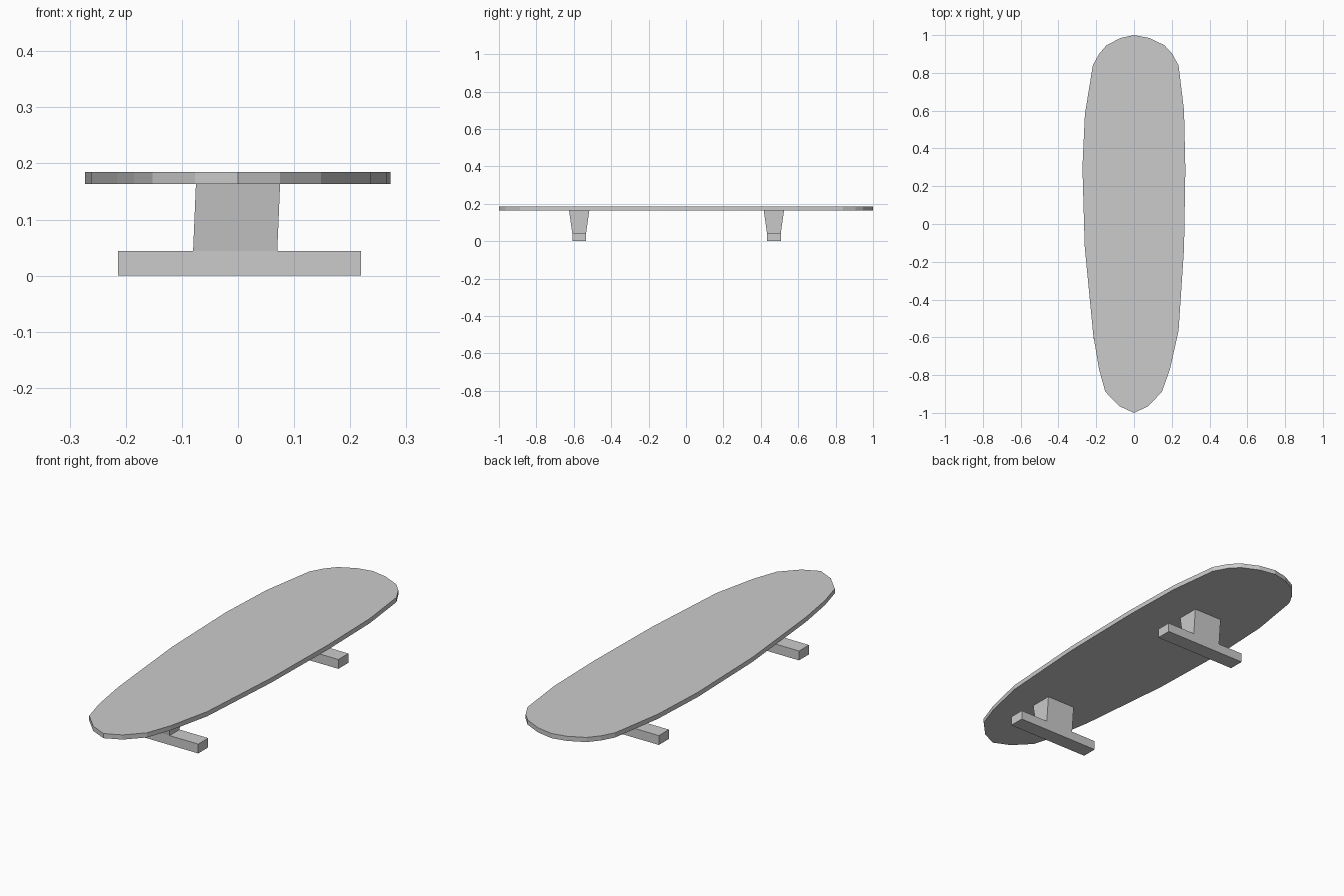
import bpy, bmesh

if "Cube" in bpy.data.objects:
    bpy.data.objects.remove(bpy.data.objects["Cube"])


def loft(name, bottom, top):
    """Solid between two matching closed outlines of 3D points."""
    bm = bmesh.new()
    lo = [bm.verts.new(p) for p in bottom]
    hi = [bm.verts.new(p) for p in top]
    n = len(lo)
    bm.faces.new(lo[::-1])
    bm.faces.new(hi)
    for i in range(n):
        j = (i + 1) % n
        bm.faces.new((lo[i], lo[j], hi[j], hi[i]))
    bmesh.ops.recalc_face_normals(bm, faces=bm.faces)
    me = bpy.data.meshes.new(name)
    bm.to_mesh(me)
    bm.free()
    obj = bpy.data.objects.new(name, me)
    bpy.context.collection.objects.link(obj)
    return obj


def rect(x0, x1, y0, y1, z):
    return [(x0, y0, z), (x1, y0, z), (x1, y1, z), (x0, y1, z)]


AXLE_TOP, DECK_BOTTOM, DECK_TOP = 0.044, 0.163, 0.185

# Deck: slightly uneven rounded outline, counter-clockwise from the front tip
outline = [(0, -1), (0.075, -0.965), (0.148, -0.888), (0.19, -0.77),
           (0.236, -0.565), (0.265, -0.13), (0.272, 0.29), (0.265, 0.60),
           (0.236, 0.84), (0.20, 0.905), (0.16, 0.947), (0.08, 0.985),
           (0, 1), (-0.07, 0.985), (-0.145, 0.947), (-0.185, 0.90),
           (-0.218, 0.84), (-0.26, 0.58), (-0.273, 0.30), (-0.261, -0.12),
           (-0.216, -0.585), (-0.185, -0.77), (-0.152, -0.888), (-0.077, -0.965)]
loft("deck", [(x, y, DECK_BOTTOM) for x, y in outline],
     [(x, y, DECK_TOP) for x, y in outline])

# Trucks: a tapered hanger block on a square axle bar, front and rear
for side, y in (("front", -0.571), ("rear", 0.470)):
    loft(side + "_axle",
         rect(-0.214, 0.219, y - 0.037, y + 0.037, 0),
         rect(-0.214, 0.219, y - 0.037, y + 0.037, AXLE_TOP))
    loft(side + "_hanger",
         rect(-0.080, 0.070, y - 0.037, y + 0.037, AXLE_TOP),
         rect(-0.075, 0.075, y - 0.054, y + 0.054, DECK_BOTTOM))
